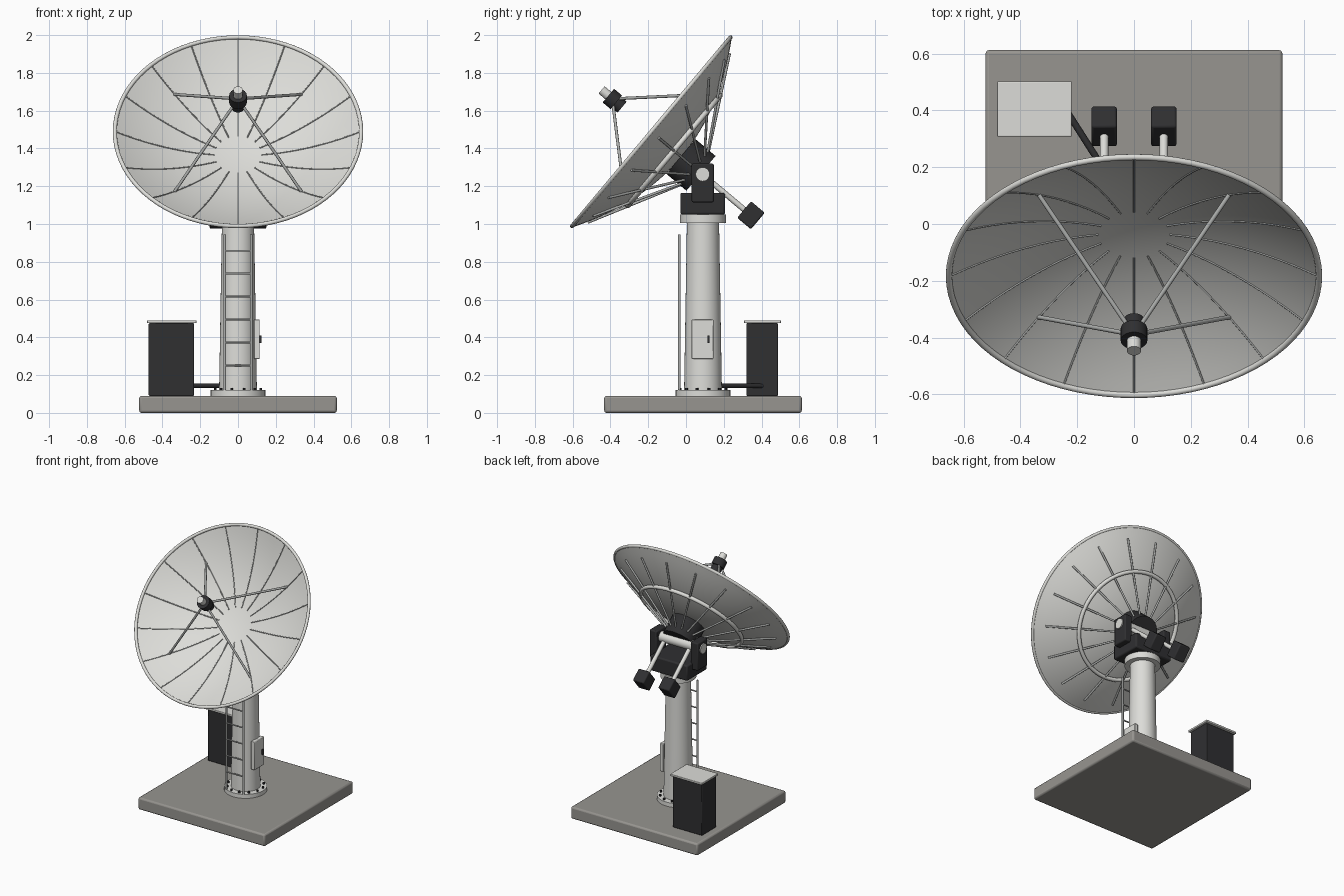
import bpy, bmesh, math
from mathutils import Matrix, Vector

if "Cube" in bpy.data.objects:
    bpy.data.objects.remove(bpy.data.objects["Cube"])


def material(name, r, g, b):
    m = bpy.data.materials.new(name)
    m.use_nodes = True
    m.diffuse_color = (r, g, b, 1)
    m.node_tree.nodes["Principled BSDF"].inputs["Base Color"].default_value = (r, g, b, 1)
    return m


WHITE = material("off white paint", 0.72, 0.72, 0.69)
CONCRETE = material("concrete", 0.31, 0.3, 0.28)
DARK = material("dark grey paint", 0.029, 0.029, 0.031)
STEEL = material("steel", 0.42, 0.43, 0.42)
WORLD = Matrix()
TILT = Matrix.Translation((0, -0.185, 1.49)) @ Matrix.Rotation(math.radians(50), 4, "X")
MAST = Matrix.Translation((0, 0.09, 0))


def finish(name, bm, mat, frame=WORLD, bevel=0):
    bmesh.ops.recalc_face_normals(bm, faces=bm.faces)
    mesh = bpy.data.meshes.new(name)
    bm.to_mesh(mesh)
    bm.free()
    mesh.materials.append(mat)
    mesh.transform(frame)
    ob = bpy.data.objects.new(name, mesh)
    bpy.context.collection.objects.link(ob)
    if bevel:
        mod = ob.modifiers.new("bevel", "BEVEL")
        mod.width = bevel
        mod.segments = 2
    bpy.ops.object.select_all(action="DESELECT")
    ob.select_set(True)
    bpy.context.view_layer.objects.active = ob
    bpy.ops.object.shade_smooth_by_angle(angle=math.radians(50))
    return ob


def box(name, lo, hi, mat, frame=WORLD, bevel=0):
    lo, hi = Vector(lo), Vector(hi)
    bm = bmesh.new()
    place = Matrix.Translation((lo + hi) / 2) @ Matrix.Diagonal((*(hi - lo), 1))
    bmesh.ops.create_cube(bm, size=1, matrix=place)
    return finish(name, bm, mat, frame, bevel)


def rods(name, pairs, radius, mat, frame=WORLD, sides=12):
    bm = bmesh.new()
    for a, b in pairs:
        a, b = Vector(a), Vector(b)
        turn = (b - a).to_track_quat("Z", "Y").to_matrix().to_4x4()
        bmesh.ops.create_cone(bm, cap_ends=True, segments=sides, radius1=radius, radius2=radius,
                              depth=(b - a).length, matrix=Matrix.Translation((a + b) / 2) @ turn)
    return finish(name, bm, mat, frame)


def lathe(name, profile, mat, frame=WORLD, sides=40, closed=False):
    # Revolve (radius, height) points about the local z axis
    bm = bmesh.new()
    verts = [bm.verts.new((r, 0, z)) for r, z in profile]
    edges = [bm.edges.new(p) for p in zip(verts, verts[1:])]
    if closed:
        edges.append(bm.edges.new((verts[-1], verts[0])))
    bmesh.ops.spin(bm, geom=verts + edges, cent=(0, 0, 0), axis=(0, 0, 1),
                   angle=math.tau, steps=sides, use_duplicate=False)
    bmesh.ops.remove_doubles(bm, verts=bm.verts, dist=0.0002)
    return finish(name, bm, mat, frame)


def drum(name, radius, low, high, mat, frame=WORLD, sides=40):
    return lathe(name, [(0, low), (radius, low), (radius, high), (0, high)], mat, frame, sides)


def polar(radius, angle, z):
    return (radius * math.sin(angle), radius * math.cos(angle), z)


# Foundation and mast
box("foundation_slab", (-0.523, -0.433, 0), (0.523, 0.613, 0.09), CONCRETE, bevel=0.012)
drum("base_flange", 0.145, 0.09, 0.12, WHITE, MAST)
lathe("mast", [(0, 0.12), (0.1, 0.12), (0.085, 1.01), (0, 1.01)], WHITE, MAST)
drum("top_collar", 0.122, 1.005, 1.05, WHITE, MAST)
bolts = [math.tau * (i + 0.5) / 12 for i in range(12)]
rods("flange_bolts", [(polar(0.125, a, 0.115), polar(0.125, a, 0.132)) for a in bolts],
     0.008, DARK, MAST, 6)

# Access door on the left side
box("access_door", (0.086, 0.03, 0.285), (0.115, 0.145, 0.495), WHITE, bevel=0.004)
box("door_handle", (0.11, 0.115, 0.37), (0.124, 0.125, 0.41), DARK)

# Ladder
rods("ladder_rails", [((x, -0.035, 0.12), (x, -0.035, 0.945)) for x in (-0.07, 0.07)], 0.007, STEEL)
rungs = [0.251 + 0.1215 * i for i in range(6)]
rods("ladder_rungs", [((-0.07, -0.035, z), (0.07, -0.035, z)) for z in rungs], 0.005, STEEL)

# Equipment cabinet and conduit
box("cabinet", (-0.473, 0.32, 0.09), (-0.232, 0.487, 0.475), DARK, bevel=0.005)
box("cabinet_lid", (-0.482, 0.308, 0.475), (-0.22, 0.502, 0.49), WHITE, bevel=0.003)
rods("conduit", [((-0.245, 0.41, 0.143), (-0.06, 0.12, 0.143))], 0.012, DARK)

# Turning head with yoke and axle
box("turning_head", (-0.155, -0.03, 1.05), (0.155, 0.207, 1.165), DARK, bevel=0.01)
for side, x in (("right", -0.17), ("left", 0.17)):
    box(side + "_yoke_arm", (x - 0.03, 0.03, 1.115), (x + 0.03, 0.147, 1.32), DARK, bevel=0.008)
rods("tilt_axle", [((-0.208, 0.088, 1.263), (0.208, 0.088, 1.263))], 0.037, WHITE, sides=32)
drum("dish_hub", 0.12, -0.345, -0.206, DARK, TILT, 32)

# Counterweights, in the tilted frame of the dish
for side, x in (("right", -0.105), ("left", 0.105)):
    rods(side + "_counterweight_arm", [((x, 0, -0.34), (x, 0, -0.66))], 0.015, WHITE, TILT)
    box(side + "_counterweight", (x - 0.045, -0.057, -0.738), (x + 0.045, 0.057, -0.643),
        DARK, TILT, 0.008)

# Reflector
RIM, DEPTH = 0.652, 0.2


def bowl(r):
    return DEPTH * ((r / RIM) ** 2 - 1)


radii = [RIM * i / 16 for i in range(17)]
front = [(r, bowl(r)) for r in radii]
back = [(r, bowl(r) - 0.01) for r in reversed(radii)]
lathe("dish", front + back, WHITE, TILT, 80)


def ring(name, radius, z, thick, mat):
    loop = [math.tau * i / 12 for i in range(12)]
    section = [(radius + thick * math.cos(a), z + thick * math.sin(a)) for a in loop]
    return lathe(name, section, mat, TILT, 80, closed=True)


ring("dish_rim", RIM, -0.002, 0.011, WHITE)
ring("back_ring", 0.38, -0.158, 0.014, WHITE)

# Panel seams inside and straight braces behind
spokes = [math.tau * i / 16 for i in range(16)]
steps = [0.125 + (RIM - 0.13) * i / 10 for i in range(11)]
rods("panel_seams", [(polar(p, a, bowl(p)), polar(q, a, bowl(q)))
                     for a in spokes for p, q in zip(steps, steps[1:])], 0.0035, STEEL, TILT, 8)
rods("back_braces", [(polar(0.07, a, -0.325), polar(0.585, a, bowl(0.585) - 0.014))
                     for a in spokes], 0.007, STEEL, TILT)

# Feed horn on four struts
corners = [math.pi * (i + 0.5) / 2 for i in range(4)]
rods("feed_struts", [(polar(0.474, a, bowl(0.474)), polar(0.03, a, 0.245)) for a in corners],
     0.008, STEEL, TILT)
drum("feed_body", 0.037, 0.2, 0.27, DARK, TILT, 28)
drum("feed_collar", 0.047, 0.24, 0.295, DARK, TILT, 28)
drum("feed_cap", 0.025, 0.29, 0.342, WHITE, TILT, 28)
